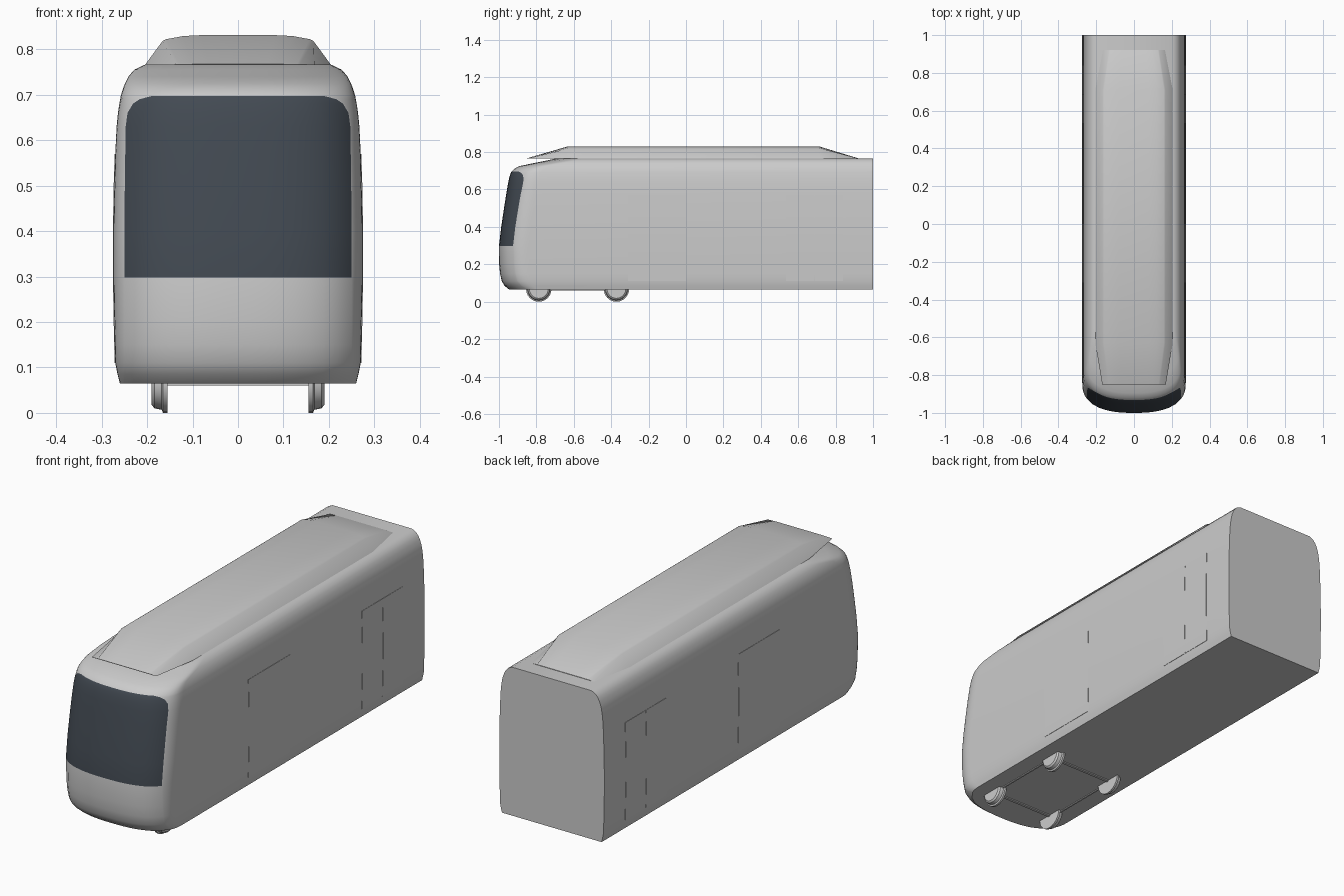
import bpy
import bmesh
import math

cube = bpy.data.objects.get("Cube")
if cube:
    bpy.data.objects.remove(cube, do_unlink=True)


def make_material(name, colour):
    mat = bpy.data.materials.new(name)
    mat.use_nodes = True
    mat.diffuse_color = colour
    mat.node_tree.nodes["Principled BSDF"].inputs["Base Color"].default_value = colour
    return mat


BODY = make_material("light grey paint", (0.6, 0.6, 0.6, 1))
GLASS = make_material("dark blue glass", (0.055, 0.068, 0.085, 1))


def finish(bm, name, materials, angle=30):
    """Turn a bmesh into a smooth-shaded object with sharp edges kept."""
    bmesh.ops.recalc_face_normals(bm, faces=bm.faces)
    mesh = bpy.data.meshes.new(name)
    bm.to_mesh(mesh)
    bm.free()
    obj = bpy.data.objects.new(name, mesh)
    bpy.context.collection.objects.link(obj)
    for mat in materials:
        mesh.materials.append(mat)
    bpy.ops.object.select_all(action="DESELECT")
    obj.select_set(True)
    bpy.context.view_layer.objects.active = obj
    bpy.ops.object.shade_smooth_by_angle(angle=math.radians(angle))
    return obj


def loft(bm, rings):
    """Bridge open rows of points; returns the vertex rows."""
    rows = [[bm.verts.new(p) for p in ring] for ring in rings]
    for low, high in zip(rows, rows[1:]):
        for i in range(len(low) - 1):
            bm.faces.new((low[i], low[i + 1], high[i + 1], high[i]))
    return rows


# Body layers: height, half width, front y, half width of the glass
LAYERS = [
    (0.065, 0.26, -0.945, 0.25), (0.085, 0.265, -0.97, 0.25),
    (0.11, 0.27, -0.985, 0.25), (0.15, 0.271, -0.994, 0.25),
    (0.2, 0.272, -0.999, 0.25), (0.298, 0.274, -1.0, 0.25),
    (0.4, 0.274, -0.988, 0.25), (0.5, 0.272, -0.973, 0.249),
    (0.57, 0.27, -0.962, 0.248), (0.63, 0.267, -0.952, 0.247),
    (0.66, 0.264, -0.946, 0.243), (0.68, 0.261, -0.94, 0.231),
    (0.69, 0.259, -0.936, 0.216), (0.697, 0.258, -0.932, 0.19),
    (0.71, 0.254, -0.918, 0.19), (0.724, 0.249, -0.895, 0.19),
    (0.74, 0.241, -0.82, 0.19), (0.755, 0.228, -0.745, 0.19),
    (0.765, 0.207, -0.7, 0.19),
]
GLASS_BOTTOM, GLASS_TOP = 0.298, 0.697
GLASS_COLUMNS, CORNER_COLUMNS = 8, 8


def outline(z, width, front, glass):
    """U-shaped plan outline with rounded front corners."""
    xs = [glass * i / GLASS_COLUMNS for i in range(GLASS_COLUMNS + 1)]
    xs += [glass + (width - glass) * math.sin(math.pi / 2 * i / CORNER_COLUMNS)
           for i in range(1, CORNER_COLUMNS + 1)]
    half = []
    for x in xs:
        bulge = max(0, 1 - (x / width) ** 2.5) ** 0.4
        half.append((x, front + 0.16 * (1 - bulge), z))
    half.append((width, 1, z))
    return [(-x, y, z) for x, y, z in reversed(half[1:])] + half


# Body shell with the windscreen as coloured faces
bm = bmesh.new()
rows = loft(bm, [outline(*layer) for layer in LAYERS])
middle = len(rows[0]) // 2
glass_faces = []
for r in range(len(rows) - 1):
    if LAYERS[r][0] >= GLASS_BOTTOM and LAYERS[r + 1][0] <= GLASS_TOP:
        for c in range(middle - GLASS_COLUMNS, middle + GLASS_COLUMNS):
            edge = bm.edges.get((rows[r][c], rows[r][c + 1]))
            other = bm.edges.get((rows[r + 1][c], rows[r + 1][c + 1]))
            glass_faces += [f for f in edge.link_faces if f in other.link_faces]
for face in glass_faces:
    face.material_index = 1
bm.faces.new(rows[0])
bm.faces.new(rows[-1])
bm.faces.new([row[0] for row in rows] + [row[-1] for row in reversed(rows)])
finish(bm, "body", [BODY, GLASS])

# Raised roof housing with sloping ends
half_section = [(0.205, 0.765), (0.166, 0.818), (0.158, 0.822), (0.12, 0.829), (0.08, 0.831)]
section = half_section + [(-x, z) for x, z in reversed(half_section)]
bm = bmesh.new()
rings = []
for y, taper, rise in ((-0.85, 0.82, 0.03), (-0.63, 1, 1), (0.71, 1, 1), (0.92, 0.8, 0.03)):
    rings.append([(x * taper, y, 0.765 + (z - 0.765) * rise) for x, z in section])
rows = loft(bm, rings)
bm.faces.new(rows[0])
bm.faces.new(rows[-1])
bm.faces.new([row[0] for row in rows] + [row[-1] for row in reversed(rows)])
finish(bm, "roof_housing", [BODY], 25)


# Thin door leaves that follow the curve of the sides
def door(name, side, y_start, y_end):
    bm = bmesh.new()
    rings = []
    for z, width, _, _ in LAYERS:
        if 0.11 <= z <= 0.57:
            inner, outer = side * (width - 0.003), side * (width + 0.0015)
            rings.append([(inner, y_start, z), (outer, y_start, z),
                          (outer, y_end, z), (inner, y_end, z)])
    rows = loft(bm, rings)
    bm.faces.new(rows[0])
    bm.faces.new(rows[-1])
    finish(bm, name, [BODY])


# Wheels: rounded tread with a thin inner flange, spun around the axle
WHEEL_PROFILE = [(0.155, 0), (0.155, 0.068), (0.165, 0.068), (0.168, 0.061),
                 (0.184, 0.058), (0.19, 0.05), (0.19, 0)]


def wheel(name, side, y):
    bm = bmesh.new()
    verts = [bm.verts.new((side * x, y, 0.068 + r)) for x, r in WHEEL_PROFILE]
    edges = [bm.edges.new(pair) for pair in zip(verts, verts[1:])]
    bmesh.ops.spin(bm, geom=verts + edges, cent=(0, y, 0.068), axis=(1, 0, 0),
                   angle=math.tau, steps=24)
    bmesh.ops.remove_doubles(bm, verts=bm.verts, dist=0.0001)
    finish(bm, name, [BODY])


def box(name, size, location):
    bm = bmesh.new()
    bmesh.ops.create_cube(bm, size=1)
    bmesh.ops.scale(bm, vec=size, verts=bm.verts)
    bmesh.ops.translate(bm, vec=location, verts=bm.verts)
    finish(bm, name, [BODY])


AXLES = {"front": -0.787, "rear": -0.372}
for side, label in ((1, "left"), (-1, "right")):
    door(f"front_door_{label}", side, -0.31, 0)
    door(f"rear_door_first_leaf_{label}", side, 0.535, 0.686)
    door(f"rear_door_second_leaf_{label}", side, 0.689, 0.84)
    for place, y in AXLES.items():
        wheel(f"{place}_wheel_{label}", side, y)
    # Bogie side rail between the wheels
    box(f"bogie_rail_{label}", (0.008, 0.415, 0.012), (side * 0.172, -0.58, 0.067))

# Axle bars
for place, y in AXLES.items():
    box(f"{place}_axle", (0.32, 0.014, 0.014), (0, y, 0.067))
